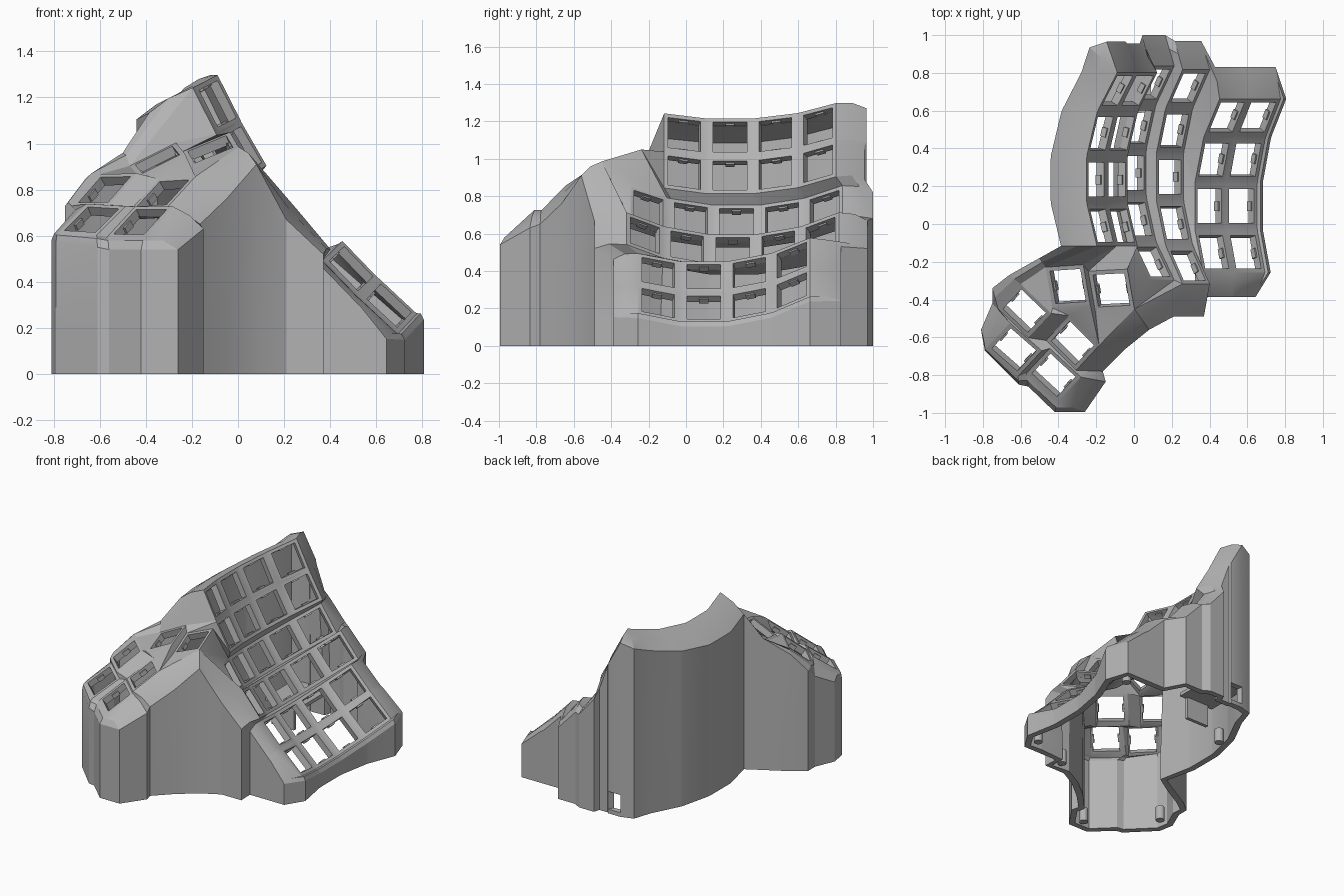
import bpy, bmesh, math
from mathutils import Vector, Matrix

cube = bpy.data.objects.get("Cube")
if cube:
    bpy.data.objects.remove(cube, do_unlink=True)

mat = bpy.data.materials.new("light_grey_plastic")
mat.use_nodes = True
GREY = (0.45, 0.45, 0.45, 1)
mat.diffuse_color = GREY
mat.node_tree.nodes["Principled BSDF"].inputs["Base Color"].default_value = GREY

HALF, HOLE, RADIUS, STEP = 0.112, 0.09, 0.94, math.radians(15)
CORNERS = {"TL": (-1, 1), "TR": (1, 1), "BR": (1, -1), "BL": (-1, -1)}
bm = bmesh.new()
keys = {}      # key name -> corner vertices
frames = []    # placement of every switch hole


def face(*verts):
    unique = list(dict.fromkeys(verts))
    return bm.faces.new(unique) if len(unique) > 2 else None


def add_key(name, centre, right, up):
    """Square frame with an open switch hole."""
    normal = right.cross(up)
    frames.append((centre, right, up, normal))
    ring = {s: [bm.verts.new(centre + right * (u * cx) + up * (u * cy))
                for cx, cy in CORNERS.values()] for s, u in (("out", HALF), ("in", HOLE))}
    for i in range(4):
        j = (i + 1) % 4
        face(ring["out"][i], ring["out"][j], ring["in"][j], ring["in"][i])
    keys[name] = dict(zip(CORNERS, ring["out"]))


def v(name):
    """Corner vertex, such as 'A2.TL'."""
    key, corner = name.split(".")
    return keys[key][corner]


def fill(text):
    face(*[v(n) for n in text.split()])


# Finger columns: centre, tilt, first row (rows are numbered from the front)
columns = {
    "A": ((-0.20, 0.235, 1.115), 63, 1), "B": ((-0.09, 0.235, 0.91), 60, 1),
    "C": ((0.0, 0.27, 0.66), 55, 0), "D": ((0.19, 0.25, 0.51), 50, 0),
    "E": ((0.40, 0.095, 0.37), 46, 1), "F": ((0.57, 0.095, 0.205), 43, 1),
}
Y = Vector((0, 1, 0))
for col, (base, tilt, first) in columns.items():
    s, c = math.sin(math.radians(tilt)), math.cos(math.radians(tilt))
    right, lift = Vector((c, 0, -s)), Vector((s, 0, c))
    for row in range(first, 5):
        a = (row - 2) * STEP
        centre = Vector(base) + Y * RADIUS * math.sin(a) + lift * RADIUS * (1 - math.cos(a))
        add_key(f"{col}{row}", centre, right, Y * math.cos(a) + lift * math.sin(a))
    for row in range(first, 4):
        fill(f"{col}{row}.TL {col}{row}.TR {col}{row+1}.BR {col}{row+1}.BL")

# Webs between neighbouring columns
for l, r in zip("ABCDE", "BCDEF"):
    first = max(columns[l][2], columns[r][2])
    for k in range(first, 5):
        fill(f"{l}{k}.TR {r}{k}.TL {r}{k}.BL {l}{k}.BR")
        if k < 4:
            fill(f"{l}{k}.TR {l}{k+1}.BR {r}{k+1}.BL {r}{k}.TL")

# Thumb keys: centre, yaw, slope along x and y
thumbs = [((-0.35, -0.33, 0.93), 10, 0.48, 0.30), ((-0.12, -0.35, 0.975), 10, 0.39, 0.37),
          ((-0.58, -0.46, 0.80), -43, 0.55, 0.55), ((-0.325, -0.63, 0.785), -43, 0.56, 0.50),
          ((-0.635, -0.665, 0.67), -43, 0.42, 0.55), ((-0.425, -0.80, 0.66), -43, 0.50, 0.55)]
for i, (centre, yaw, a, b) in enumerate(thumbs, 1):
    n = Vector((-a, -b, 1)).normalized()
    x = Vector((math.cos(math.radians(yaw)), math.sin(math.radians(yaw)), 0))
    x = (x - n * x.dot(n)).normalized()
    add_key(f"t{i}", Vector(centre), x, n.cross(x))

# Webs inside the thumb cluster and from it to the columns
for patch in ("t1.TR t2.TL t2.BL t1.BR", "t3.TL t3.TR t1.BL t1.TL", "t3.TR t4.TL t1.BL",
              "t4.TL t4.TR t1.BR t1.BL", "t4.TR t2.BL t1.BR", "t4.TR t2.BR t2.BL",
              "t3.TR t3.BR t4.BL t4.TL", "t3.BL t3.BR t5.TR t5.TL", "t4.BL t4.BR t6.TR t6.TL",
              "t3.BR t4.BL t6.TL t5.TR", "t5.TR t6.TL t6.BL t5.BR",
              "A1.BL A1.BR t1.TR t1.TL", "A1.BR B1.BL t2.TL t1.TR", "B1.BL B1.BR t2.TR t2.TL",
              "B1.BR C1.BL C0.TL t2.TR", "C0.TL C0.BL t2.BR t2.TR", "C0.BL C0.BR t2.BR",
              "C0.BR D0.BL t2.BR", "E1.BL D0.BR D0.TR D1.BR"):
    fill(patch)

# Outline: plate corner and the wall shoulder next to it
outline = []


def shoulder(name, x, y, z):
    outline.append((v(name), v(name).co + Vector((x, y, z))))


def shoulder_at(name, x, y, z):
    outline.append((v(name), Vector((x, y, z))))


# left wall
for k in range(1, 5):
    for c in ("BL", "TL"):
        shoulder(f"A{k}.{c}", -0.19, 0, -0.11)
shoulder_at("A4.TL", -0.235, 0.935, 1.24)
# back wall, stepped from column to column
port_start = len(outline)
for col, x1, x2, y, z1, z2 in (
        ("A", -0.145, -0.045, 0.965, 1.27, 1.09), ("B", -0.035, 0.03, 0.955, 1.07, 0.89),
        ("C", 0.045, 0.165, 1.0, 0.82, 0.68), ("D", 0.215, 0.355, 0.97, 0.67, 0.52),
        ("E", 0.43, 0.57, 0.83, 0.53, 0.39), ("F", 0.60, 0.75, 0.83, 0.37, 0.24)):
    shoulder_at(f"{col}4.TL", x1, y, z1)
    shoulder_at(f"{col}4.TR", x2, y, z2)
# right wall
for k in range(4, 0, -1):
    for c in ("TR", "BR"):
        shoulder(f"F{k}.{c}", 0.03, 0, -0.025)
# front walls
shoulder("F1.BR", -0.05, -0.13, -0.02)
for n in ("F1.BL", "E1.BR", "E1.BL"):
    shoulder(n, 0, -0.13, -0.03)
shoulder_at("D0.BR", 0.37, -0.49, 0.52)
shoulder_at("D0.BL", 0.21, -0.49, 0.67)
# thumb walls
shoulder_at("t2.BR", 0.08, -0.56, 0.91)
shoulder_at("t4.TR", -0.05, -0.665, 0.76)
shoulder_at("t4.BR", -0.165, -0.78, 0.65)
shoulder_at("t6.TR", -0.15, -0.835, 0.63)
shoulder_at("t6.BR", -0.26, -0.995, 0.54)
shoulder_at("t6.BR", -0.42, -0.995, 0.54)
shoulder_at("t6.BL", -0.56, -0.86, 0.54)
shoulder_at("t5.BR", -0.61, -0.85, 0.55)
shoulder_at("t5.BL", -0.79, -0.67, 0.57)
shoulder_at("t5.BL", -0.81, -0.56, 0.58)
shoulder_at("t5.TL", -0.75, -0.42, 0.66)
shoulder_at("t3.BL", -0.75, -0.34, 0.73)
shoulder_at("t3.TL", -0.66, -0.27, 0.85)
shoulder_at("t1.TL", -0.50, -0.18, 0.96)

# Walls: rounded lip, shoulder, then straight down; two levels bound the cable port
strips = []
for vert, rim in outline:
    mid = vert.co.lerp(rim, 0.55) + Vector((0, 0, 0.015))
    strip = [vert, bm.verts.new(mid), bm.verts.new(rim)]
    strip += [bm.verts.new((rim.x, rim.y, h)) for h in (min(0.16, rim.z - 0.02), 0.03, 0)]
    strips.append(strip)
for i, a in enumerate(strips):
    b = strips[(i + 1) % len(strips)]
    for j in range(5):
        if i == port_start and j == 3:
            continue
        face(a[j], b[j], b[j + 1], a[j + 1])

bmesh.ops.recalc_face_normals(bm, faces=bm.faces[:])
bm.faces.ensure_lookup_table()
if bm.faces[0].normal.dot(frames[0][3]) < 0:
    bmesh.ops.reverse_faces(bm, faces=bm.faces[:])


def make_object(name, mesh_data):
    mesh = bpy.data.meshes.new(name)
    mesh_data.to_mesh(mesh)
    mesh_data.free()
    mesh.materials.append(mat)
    ob = bpy.data.objects.new(name, mesh)
    bpy.context.collection.objects.link(ob)
    return ob


# Give the shell its thickness, then smooth only the gentle bends
shell = make_object("keyboard_shell", bm)
bpy.ops.object.select_all(action="DESELECT")
bpy.context.view_layer.objects.active = shell
shell.select_set(True)
solid = shell.modifiers.new("wall_thickness", "SOLIDIFY")
solid.thickness, solid.offset = 0.045, -1
bpy.ops.object.modifier_apply(modifier=solid.name)
bpy.ops.object.shade_smooth_by_angle(angle=math.radians(20))


def add_box(target, matrix, size):
    bmesh.ops.create_cube(target, size=1, matrix=matrix @ Matrix.Diagonal((*size, 1)))


# Small clips on the sides of each switch hole
clips = bmesh.new()
for centre, right, up, normal in frames:
    basis = Matrix((right, up, normal)).transposed().to_4x4()
    for side in (-1, 1):
        place = centre + right * (side * HOLE * 0.97) - normal * 0.03
        add_box(clips, Matrix.Translation(place) @ basis, (0.014, 0.05, 0.03))
make_object("switch_clips", clips)

# Screw posts along the inside of the walls
posts = bmesh.new()
for x, y in ((-0.70, -0.56), (-0.32, -0.91), (0.30, -0.40), (0.61, -0.28), (0.67, 0.72), (-0.33, 0.5)):
    bmesh.ops.create_cone(posts, cap_ends=True, segments=16, radius1=0.03, radius2=0.03,
                          depth=0.1, matrix=Matrix.Translation((x, y, 0.051)))
make_object("screw_posts", posts)

# Controller bracket behind the cable port
bracket = bmesh.new()
add_box(bracket, Matrix.Translation((-0.05, 0.76, 0.18)), (0.28, 0.34, 0.025))
add_box(bracket, Matrix.Translation((-0.05, 0.6, 0.1)), (0.18, 0.025, 0.18))
make_object("controller_bracket", bracket)
